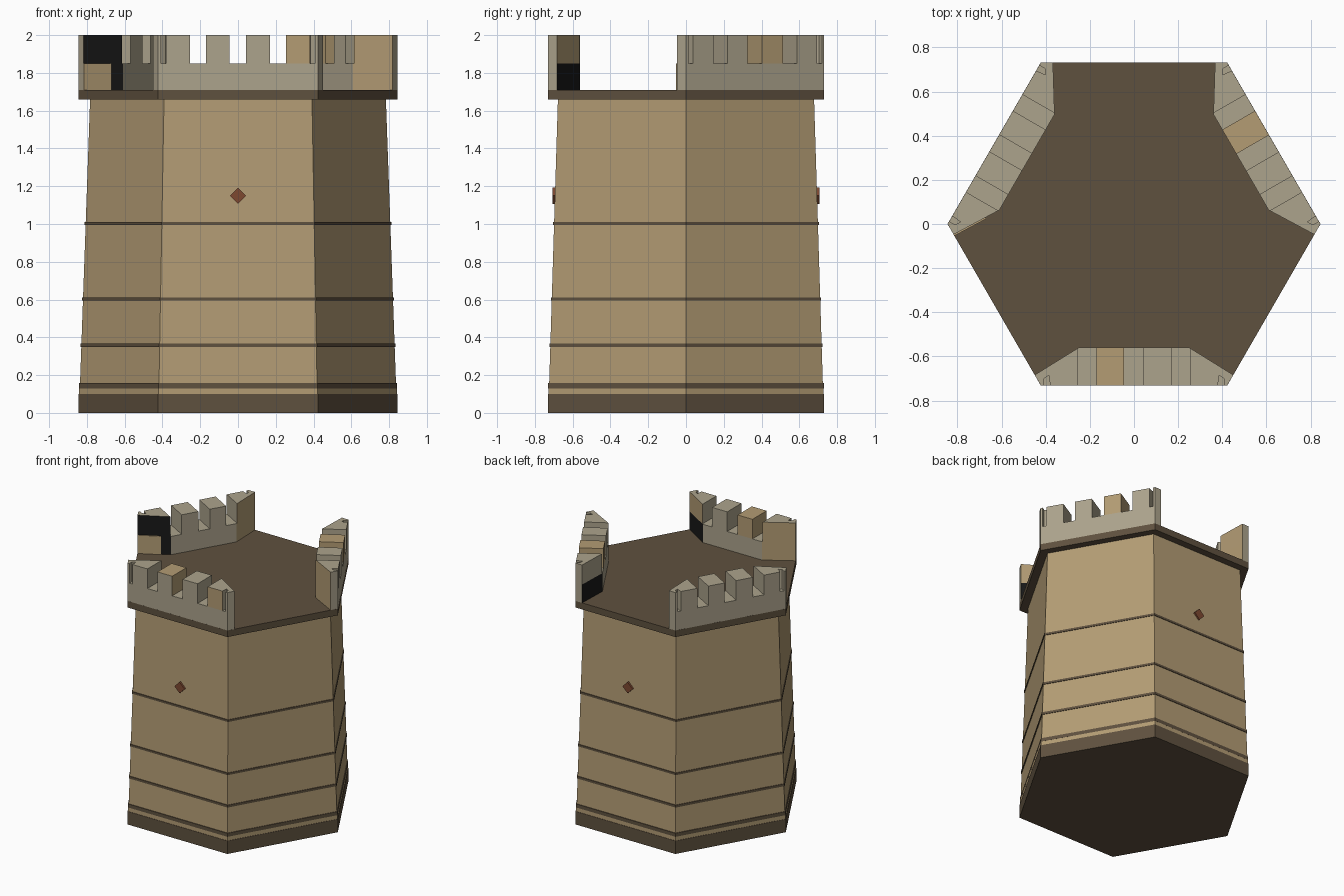
import bpy, bmesh, math
from mathutils import Matrix

if "Cube" in bpy.data.objects:
    bpy.data.objects.remove(bpy.data.objects["Cube"])

def material(name, rgb):
    m = bpy.data.materials.new(name)
    lin = [(c / 255 / 12.92) if c < 10 else ((c / 255 + 0.055) / 1.055) ** 2.4 for c in rgb]
    m.diffuse_color = (*lin, 1)
    m.use_nodes = True
    m.node_tree.nodes["Principled BSDF"].inputs["Base Color"].default_value = m.diffuse_color
    return m

TAN, GREY, BROWN, RUST, BLACK = range(5)
MATS = [material("tan stone", (179, 156, 116)), material("grey stone", (172, 163, 140)),
        material("dark brown", (95, 81, 63)), material("rust", (125, 72, 48)),
        material("black", (24, 24, 24))]

def finish(name, bm, turn=0):
    bmesh.ops.recalc_face_normals(bm, faces=bm.faces)
    bm.transform(Matrix.Rotation(turn, 4, 'Z'))
    me = bpy.data.meshes.new(name)
    bm.to_mesh(me)
    bm.free()
    for m in MATS:
        me.materials.append(m)
    ob = bpy.data.objects.new(name, me)
    bpy.context.collection.objects.link(ob)

def prism(name, plan, z0, z1, mat, edges={}, turn=0, top_plan=None):
    """Extrude a plan upward; edges maps a side index to its own material."""
    bm = bmesh.new()
    lo = [bm.verts.new((x, y, z0)) for x, y in plan]
    hi = [bm.verts.new((x, y, z1)) for x, y in (top_plan or plan)]
    n = len(plan)
    for f in (bm.faces.new(lo[::-1]), bm.faces.new(hi)):
        f.material_index = mat
    for i in range(n):
        j = (i + 1) % n
        bm.faces.new((lo[i], lo[j], hi[j], hi[i])).material_index = edges.get(i, mat)
    finish(name, bm, turn)

def hexagon(r):
    return [(r * math.cos(math.pi * i / 3), r * math.sin(math.pi * i / 3)) for i in range(6)]

def body_r(z):
    return 0.842 - 0.059 * z / 1.66

# Tower body, plinth, bands and roof slab
prism("tower_body", hexagon(body_r(0.05)), 0.05, 1.68, TAN, top_plan=hexagon(body_r(1.68)))
prism("plinth", hexagon(0.845), 0, 0.10, BROWN)
prism("plinth_course", hexagon(0.842), 0.10, 0.132, TAN)
for z0, z1 in ((0.13, 0.157), (0.35, 0.368), (0.594, 0.61), (0.994, 1.01)):
    prism("band", hexagon(body_r(z0) + 0.005), z0, z1, BROWN)
prism("roof_slab", hexagon(0.845), 1.66, 1.71, BROWN)

# Diamond studs on the front and back
for name, s in (("front_stud", -1), ("back_stud", 1)):
    bm = bmesh.new()
    rings = [[bm.verts.new((x, s * y, 1.15 + z)) for x, z in
              ((0.043, 0), (0, 0.043), (-0.043, 0), (0, -0.043))] for y in (0.68, 0.707)]
    for r in rings:
        bm.faces.new(r)
    for i in range(4):
        j = (i + 1) % 4
        bm.faces.new((rings[0][i], rings[0][j], rings[1][j], rings[1][i]))
    for f in bm.faces:
        f.material_index = RUST
    finish(name, bm, 0)

# Battlements on alternate sides; each wraps slightly round its corners
A = 0.7315
WALL = [(-.4225, -A), (.4225, -A), (.45, -.684), (.25, -.56), (-.25, -.56), (-.45, -.684)]
CORNER = [(.255, -A), (.38, -A), (.385, -.685), (.408, -.70), (.408, -A), (.4225, -A),
          (.45, -.684), (.255, -.563)]
MIRROR = [(-x, y) for x, y in CORNER]

def box(x0, x1):
    return [(x0, -A), (x1, -A), (x1, -.56), (x0, -.56)]

# name, turn, colours of the two middle merlons, colours of right end (wall, merlon)
for name, turn, mids, ends in (
        ("front", 0, (TAN, GREY), (BLACK, TAN)),
        ("back_right", 120, (GREY, TAN), (BLACK, GREY)),
        ("back_left", -120, (GREY, GREY), (BLACK, BLACK))):
    t = math.radians(turn)
    prism(name + "_parapet", WALL, 1.71, 1.85, GREY, {2: ends[0], 4: TAN}, t)
    prism(name + "_merlon_left", MIRROR, 1.85, 2, GREY, {6: TAN}, t)
    front = {0: TAN} if name == "front" else {}
    prism(name + "_merlon_right", CORNER, 1.85, 2, GREY, {6: ends[1], **front}, t)
    prism(name + "_merlon_mid_left", box(-.17, -.045), 1.85, 2,
          mids[0], {0: GREY}, t)
    prism(name + "_merlon_mid_right", box(.043, .17), 1.85, 2, mids[1], {}, t)

# Tan facing on the outer part of the back left parapet's end
prism("parapet_end_facing", [(.45, -.684), (.454, -.678), (.315, -.592), (.311, -.598)],
      1.71, 1.85, TAN, {}, math.radians(-120))
